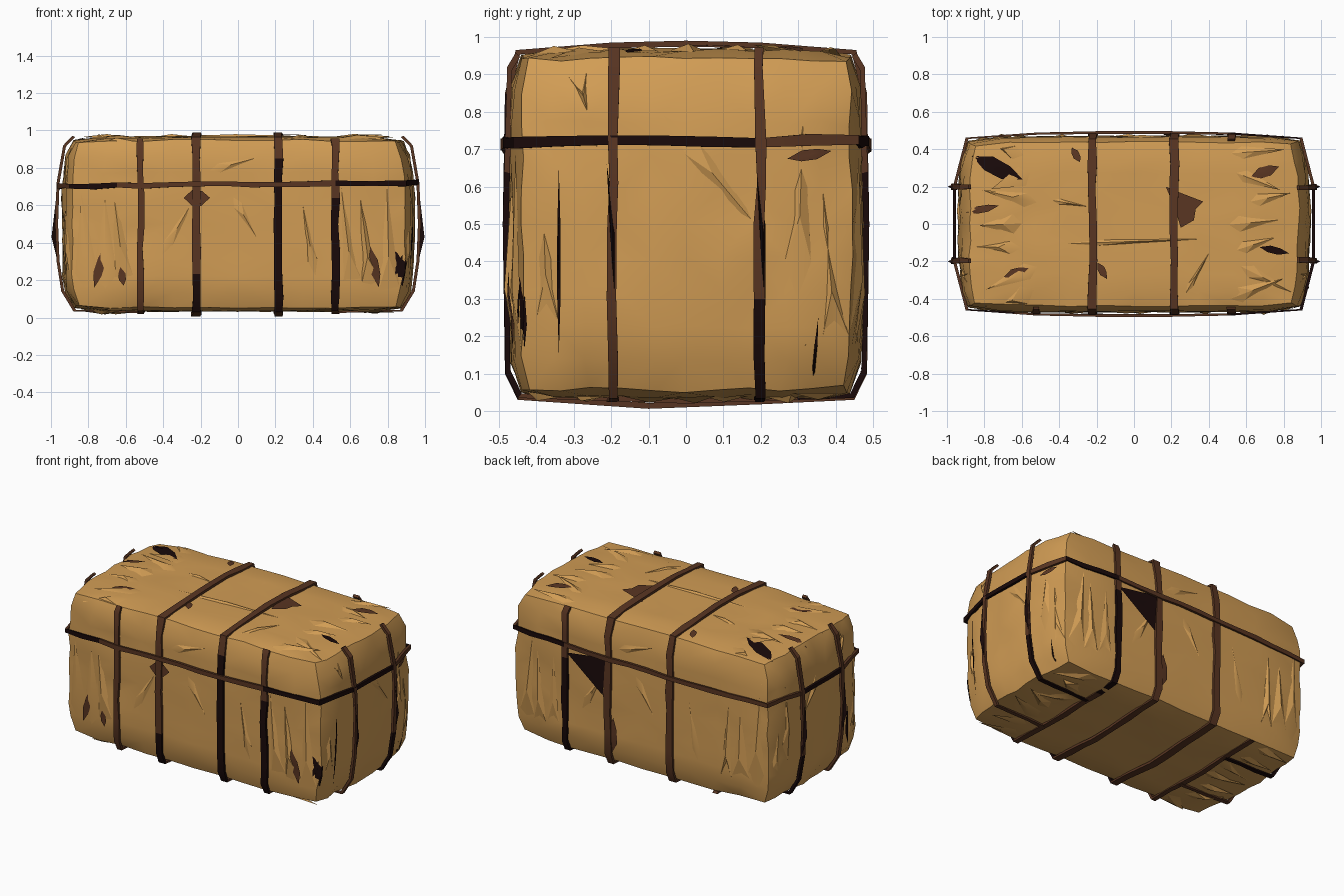
import bpy, bmesh, math, random
from mathutils import Vector
from mathutils.bvhtree import BVHTree

if "Cube" in bpy.data.objects:
    bpy.data.objects.remove(bpy.data.objects["Cube"])

random.seed(7)


def material(name, rgb):
    m = bpy.data.materials.new(name)
    m.diffuse_color = (*rgb, 1)
    m.use_nodes = True
    m.node_tree.nodes["Principled BSDF"].inputs["Base Color"].default_value = m.diffuse_color
    return m


GOLD, BROWN, DARK = 0, 1, 2
MATS = [material("golden wrap", (0.64, 0.335, 0.09)),
        material("brown binding", (0.10, 0.036, 0.016)),
        material("dark binding", (0.010, 0.003, 0.003))]


def finish(name, bm, angle=22, recalc=True):
    if recalc:
        bmesh.ops.recalc_face_normals(bm, faces=bm.faces[:])
    me = bpy.data.meshes.new(name)
    bm.to_mesh(me)
    bm.free()
    for m in MATS:
        me.materials.append(m)
    me.shade_smooth()
    me.set_sharp_from_angle(angle=math.radians(angle))
    ob = bpy.data.objects.new(name, me)
    bpy.context.collection.objects.link(ob)
    return ob


# Wrapped bale body: gridded cube pushed into a bulging, creased block
bm = bmesh.new()
bmesh.ops.create_cube(bm, size=2)
bmesh.ops.subdivide_edges(bm, edges=bm.edges[:], cuts=9, use_grid_fill=True)
for v in bm.verts:
    a, b, c = v.co
    n_edge = sum(abs(t) > 0.99 for t in (a, b, c))
    x = a * (0.938 - 0.035 * abs(b) ** 2.5 - 0.045 * c ** 4)
    y = b * (0.470 - 0.016 * a ** 4 - 0.018 * c ** 6)
    z = 0.5 + c * (0.467 - 0.012 * a ** 4 - 0.006 * b ** 4)
    if n_edge > 1:
        x, y, z = x * 0.985, y * 0.97, 0.5 + (z - 0.5) * 0.975
    j = 0.009 if abs(a) > 0.55 else 0.005
    v.co = (x + random.uniform(-j, j), y + random.uniform(-j, j) * 0.8,
            z + random.uniform(-j, j) * 0.8)
bmesh.ops.triangulate(bm, faces=bm.faces[:])
TREE = BVHTree.FromBMesh(bm)
finish("wrapped_bale", bm, 24)

# Each side: 2D point -> ray start, and the outward direction
SIDES = {
    "top": (lambda u, v: (u, v, 3), (0, 0, 1)),
    "bottom": (lambda u, v: (u, v, -3), (0, 0, -1)),
    "front": (lambda u, v: (u, -3, v), (0, -1, 0)),
    "back": (lambda u, v: (u, 3, v), (0, 1, 0)),
    "right": (lambda u, v: (3, u, v), (1, 0, 0)),
    "left": (lambda u, v: (-3, u, v), (-1, 0, 0)),
}


def on_body(side, u, v, lift):
    start, out = SIDES[side]
    o, d = Vector(start(u, v)), Vector(out)
    hit = TREE.ray_cast(o, -d)[0]
    if hit is None:
        hit = TREE.find_nearest(o - d * 2.1)[0]
    return hit + d * lift


def plate(bm, side, outline, mat, lift=0.009):
    # thin stain following the body surface, built from three rings
    cu = sum(p[0] for p in outline) / len(outline)
    cv = sum(p[1] for p in outline) / len(outline)
    rings = [[bm.verts.new(on_body(side, cu + (u - cu) * k, cv + (v - cv) * k, lift))
              for u, v in outline] for k in (0.05, 0.5, 1)]
    n = len(outline)
    faces = [bm.faces.new(rings[0])]
    for r0, r1 in zip(rings, rings[1:]):
        for i in range(n):
            faces.append(bm.faces.new((r0[i], r0[(i + 1) % n], r1[(i + 1) % n], r1[i])))
    out = Vector(SIDES[side][1])
    for f in faces:
        f.material_index = mat
        f.normal_update()
        if f.normal.dot(out) < 0:
            f.normal_flip()


def leaf(u, v, length, width, deg):
    c, s = math.cos(math.radians(deg)), math.sin(math.radians(deg))
    pts = [(-.5, 0), (-.2, -.45), (.15, -.5), (.5, 0), (.2, .4), (-.15, .5)]
    return [(u + p * length * c - q * width * s, v + p * length * s + q * width * c)
            for p, q in pts]


# Stains: side, u, v, length, width, angle, colour
bm = bmesh.new()
for side, u, v, l, w, deg, m in [
        ("top", -.73, .3, .3, .09, -25, DARK), ("top", -.81, .08, .18, .04, 12, BROWN),
        ("top", -.63, -.26, .14, .05, 20, BROWN), ("top", .75, -.14, .16, .04, -12, DARK),
        ("top", .70, .28, .16, .06, 20, BROWN), ("top", -.31, .37, .09, .04, -60, BROWN),
        ("top", -.17, -.25, .1, .04, -60, BROWN),
        ("front", -.74, .27, .23, .05, 75, BROWN), ("front", -.62, .22, .1, .04, 100, BROWN),
        ("front", .73, .27, .22, .05, 102, BROWN), ("front", .86, .28, .12, .025, 70, DARK),
        ("front", -.22, .64, .14, .09, 0, BROWN), ("back", .19, .22, .24, .08, 95, BROWN),
        ("right", -.34, .4, .5, .010, 90, DARK), ("right", -.44, .27, .2, .025, 95, DARK),
        ("right", .345, .15, .2, .008, 85, DARK), ("right", .33, .685, .12, .03, 10, BROWN),
        ("left", -.3, .3, .25, .03, 85, DARK)]:
    plate(bm, side, leaf(u, v, l, w, deg), m)
plate(bm, "back", [(.51, .67), (.23, .71), (.25, .47)], DARK, 0.012)
plate(bm, "top", [(.17, .2), (.24, .17), (.37, .12), (.33, .08), (.32, .02), (.25, -.02),
                  (.22, .08)], BROWN)
finish("stains", bm, 30, False)


# Pleats and torn folds: low raised tents of wrap
def fold(bm, side, u, v, deg, length, width, lift, tip_lift):
    c, s = math.cos(math.radians(deg)), math.sin(math.radians(deg))
    a = bm.verts.new(on_body(side, u - s * width / 2, v + c * width / 2, 0))
    b = bm.verts.new(on_body(side, u + s * width / 2, v - c * width / 2, 0))
    r = bm.verts.new(on_body(side, u + c * length * .3, v + s * length * .3, lift))
    base = bm.verts.new(on_body(side, u - c * length * .25, v - s * length * .25, 0))
    t = bm.verts.new(on_body(side, u + c * length, v + s * length, tip_lift))
    out = Vector(SIDES[side][1])
    for tri in ((a, r, t), (r, b, t), (a, base, r), (base, b, r)):
        f = bm.faces.new(tri)
        f.normal_update()
        if f.normal.dot(out) < 0:
            f.normal_flip()


bm = bmesh.new()
U = random.uniform
for sx in (-1, 1):
    for side in ("top", "bottom"):
        for k in range(7):      # fanned pleats toward the ends
            y = -.38 + .127 * k
            fold(bm, side, sx * U(.56, .68), y, (0 if sx > 0 else 180) + U(-28, 28),
                 U(.17, .25), U(.06, .11), U(.012, .02), U(.0, .03))
    for side in ("front", "back"):
        for k in range(3):      # vertical pleats near the ends
            fold(bm, side, sx * (.61 + .1 * k), U(.15, .25), 90 + sx * U(-8, 8),
                 U(.4, .55), U(.08, .13), U(.012, .02), 0)
    for u, z, deg, l, w in ((-.37, .2, 92, .55, .08), (-.29, .9, -75, .2, .05),
                            (.0, .72, -50, .36, .06), (.3, .4, 88, .4, .07),
                            (.4, .2, 95, .4, .07)):   # end pleats
        fold(bm, "right" if sx > 0 else "left", u, z, deg, l, w, .012, 0)
for u, v, deg, l in ((-.1, .8, 15, .2), (.0, .6, -60, .2), (-.37, .4, 60, .3), (.4, .3, 100, .3)):
    fold(bm, "front", u, v, deg, l, .05, .01, 0)
    fold(bm, "back", -u, v, 180 - deg, l, .05, .01, 0)
for u, v, deg, l in ((-.2, -.1, 2, .62), (.3, -.33, 60, .2), (-.4, .12, -10, .15)):
    fold(bm, "top", u, v, deg, l, .03, .012, 0)
finish("wrap_folds", bm, 20, False)


# Straps: flat bands swept along a path in one plane
def strap(name, to3d, path, width, colour, closed=True, thick=0.016):
    dense = []
    n = len(path)
    for i in range(n if closed else n - 1):
        p, q = Vector(path[i]), Vector(path[(i + 1) % n])
        steps = max(1, round((q - p).length / .14))
        dense += [p.lerp(q, k / steps) for k in range(steps)]
    if not closed:
        dense.append(Vector(path[-1]))
    mid = Vector((0, 0)) if name.startswith("horizontal") else Vector((0, .5))
    bm = bmesh.new()
    rows = []
    for p in dense:
        inner = p - (p - mid).normalized() * thick
        w, d = width / 2 * U(.8, 1.15), U(-.005, .005)
        rows.append([bm.verts.new(to3d(q[0], q[1], d + s)) for q, s in
                     ((p, -w), (p, w), (inner, w), (inner, -w))])
    m = len(rows)
    for i in range(m if closed else m - 1):
        r, t = rows[i], rows[(i + 1) % m]
        centre = (r[0].co + t[1].co) / 2
        for k in range(4):
            f = bm.faces.new((r[k], r[(k + 1) % 4], t[(k + 1) % 4], t[k]))
            f.material_index = colour(centre)
    if not closed:
        for r in (rows[0], rows[-1]):
            bm.faces.new(r).material_index = BROWN
    finish(name, bm, 30)


girth = [(-.484, .1), (-.49, .5), (-.484, .85), (-.455, .965), (-.2, .985), (0, .99),
         (.2, .985), (.455, .965), (.484, .85), (.49, .5), (.484, .1), (.45, .03),
         (.2, .018), (-.1, .006), (-.45, .03)]
strap("left_girth_strap", lambda u, v, w: (-.222 + w, u, v), girth, .046,
      lambda c: DARK if c.y < -.4 and c.z < .2 else BROWN)
strap("right_girth_strap", lambda u, v, w: (.215 + w, u, v), girth, .044,
      lambda c: DARK if c.y < -.4 and c.z < .9 else BROWN)

# Outer bands run down the front, under, and up the back
outer = [(-.455, .958), (-.478, .92), (-.49, .5), (-.482, .1), (-.45, .035), (0, .02),
         (.45, .035), (.482, .1), (.49, .5), (.478, .92), (.455, .958)]
strap("right_outer_strap", lambda u, v, w: (.52 + w, u, v), outer, .04,
      lambda c: DARK if c.y > .3 and c.z < .7 or (c.y < -.4 and c.z < .7) else BROWN, False)
strap("left_outer_strap", lambda u, v, w: (-.52 + w, u, v), outer[:7], .036,
      lambda c: BROWN, False)

# Horizontal band around the middle
quarter = [(.968, .2), (.9, .462), (.52, .489), (.2, .496)]
ring = quarter + [(-x, y) for x, y in quarter[::-1]]
ring += [(-x, -y) for x, y in ring]
strap("horizontal_strap", lambda u, v, w: (u, v, .712 + .01 * u + w), ring, .028,
      lambda c: DARK if abs(c.x) > .9 and abs(c.y) < .2 or c.x > .5 and c.y < 0
      or c.x < -.7 and c.y < -.4 or c.x > .5 and c.y > .4 else BROWN)

# End bands, bowed away from each end
end = [(.52, .024), (.88, .033), (.945, .14), (.97, .3), (.978, .5), (.97, .72),
       (.935, .92), (.885, .972)]
for sx, word in ((1, "right"), (-1, "left")):
    for y in (-.195, .198):
        strap(f"{word}_end_strap_{'front' if y < 0 else 'back'}",
              lambda u, v, w: (sx * u, y + w, v), end, .028,
              lambda c: DARK if c.y > 0 and c.z < .25 else BROWN, False)

# Loose dark flaps hanging off the end bands
bm = bmesh.new()
for sx in (-1, 1):
    for y in (-.2, .2):
        vs = [bm.verts.new((sx * x, y + dy, z)) for x, dy, z in
              ((.97, -.012, .66), (.997, .0, .43), (.96, .012, .28), (.968, .012, .5))]
        bm.faces.new(vs).material_index = DARK
finish("loose_flaps", bm, 30)
